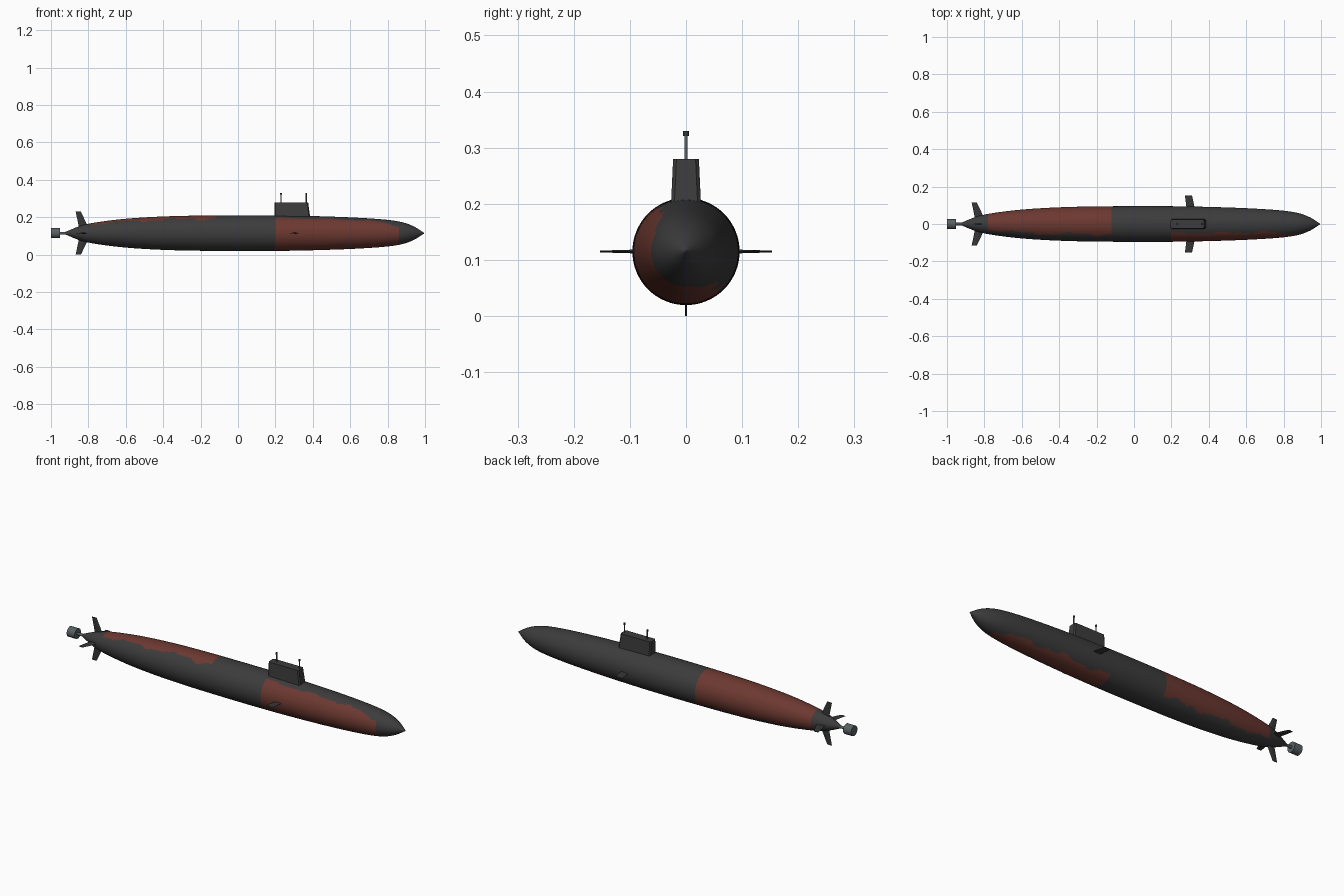
import bpy, bmesh, math
from mathutils import Vector, Matrix
from mathutils.geometry import interpolate_bezier

if "Cube" in bpy.data.objects:
    bpy.data.objects.remove(bpy.data.objects["Cube"])

AXIS = 0.115  # height of the hull centreline


def material(name, rgb):
    m = bpy.data.materials.new(name)
    m.use_nodes = True
    m.diffuse_color = (*rgb, 1)
    m.node_tree.nodes["Principled BSDF"].inputs["Base Color"].default_value = (*rgb, 1)
    return m


charcoal = material("charcoal", (0.045, 0.045, 0.045))
rust = material("rust_red", (0.15, 0.04, 0.03))
dark = material("fin_dark", (0.035, 0.037, 0.038))
steel = material("steel_grey", (0.10, 0.12, 0.125))


def finish(name, bm, mats, smooth=True):
    bmesh.ops.recalc_face_normals(bm, faces=bm.faces)
    mesh = bpy.data.meshes.new(name)
    bm.to_mesh(mesh)
    bm.free()
    obj = bpy.data.objects.new(name, mesh)
    bpy.context.collection.objects.link(obj)
    for m in mats:
        mesh.materials.append(m)
    if smooth:
        bpy.ops.object.select_all(action="DESELECT")
        obj.select_set(True)
        bpy.context.view_layer.objects.active = obj
        bpy.ops.object.shade_smooth_by_angle(angle=math.radians(35))
    return obj


def smooth_profile(points, steps):
    """Curve through the points, with tangents taken from the neighbours."""
    pts = [Vector((x, r, 0)) for x, r in points]
    slopes = []
    for i in range(len(pts)):
        d = pts[min(i + 1, len(pts) - 1)] - pts[max(i - 1, 0)]
        slopes.append(d.y / d.x)
    out = [pts[0]]
    for i in range(len(pts) - 1):
        a, b = pts[i], pts[i + 1]
        h = (b.x - a.x) / 3
        out += interpolate_bezier(a, a + Vector((h, h * slopes[i], 0)),
                                  b - Vector((h, h * slopes[i + 1], 0)), b, steps)[1:]
    return out


def is_rust(p):
    """Two ragged patches: forward on the front side, aft on the back side."""
    angle = math.degrees(math.atan2(p.z - AXIS, p.y))
    wave = 5 * math.sin(p.x * 23) + 3 * math.sin(p.x * 61 + 1)
    if 0.19 < p.x < 0.86:
        ends = 25 * max(0, (p.x - 0.72) / 0.14)
        return 122 + wave * 0.6 + ends < angle % 360 < 312 - wave - ends
    if -0.785 < p.x < -0.11:
        return -42 + wave < angle < 126 + wave
    return False


# Hull: revolved profile, painted by position
SIDES = 64
profile = smooth_profile([(-0.93, 0.004), (-0.83, 0.043), (-0.70, 0.066),
                          (-0.55, 0.081), (-0.35, 0.091), (-0.10, 0.095),
                          (0.20, 0.095), (0.45, 0.090), (0.65, 0.082),
                          (0.80, 0.071), (0.88, 0.058), (0.94, 0.036),
                          (0.995, 0.002)], 14)
bm = bmesh.new()
rings = []
for p in profile:
    rings.append([bm.verts.new((p.x, p.y * math.cos(t), AXIS + p.y * math.sin(t)))
                  for t in (2 * math.pi * i / SIDES for i in range(SIDES))])
for a, b in zip(rings, rings[1:]):
    for i in range(SIDES):
        j = (i + 1) % SIDES
        face = bm.faces.new((a[i], a[j], b[j], b[i]))
        face.material_index = int(is_rust(face.calc_center_median()))
bm.faces.new(rings[0])
bm.faces.new(rings[-1])
finish("hull", bm, [charcoal, rust])


def cylinder(name, start, end, radius, mat, sides=24):
    start, end = Vector(start), Vector(end)
    axis = end - start
    bm = bmesh.new()
    turn = axis.to_track_quat("Z", "Y").to_matrix().to_4x4()
    bmesh.ops.create_cone(bm, cap_ends=True, segments=sides, radius1=radius,
                          radius2=radius, depth=axis.length,
                          matrix=Matrix.Translation((start + end) / 2) @ turn)
    return finish(name, bm, [mat])


def loft(name, bottom, top, mat):
    """Solid between two outlines with matching points."""
    bm = bmesh.new()
    a = [bm.verts.new(p) for p in bottom]
    b = [bm.verts.new(p) for p in top]
    bm.faces.new(a)
    bm.faces.new(b)
    for i in range(len(a)):
        j = (i + 1) % len(a)
        bm.faces.new((a[i], a[j], b[j], b[i]))
    return finish(name, bm, [mat], smooth=False)


# Sail: tapered tower with a raked leading edge and slightly cut corners
def sail_outline(aft, fore, half, z):
    cut = 0.006
    side = [(aft, half - cut), (aft + cut, half), (fore - cut, half), (fore, half - cut)]
    return [(x, y, z) for x, y in side] + [(x, -y, z) for x, y in reversed(side)]


loft("sail", sail_outline(0.195, 0.39, 0.028, 0.17),
     sail_outline(0.195, 0.375, 0.023, 0.28), charcoal)

# Masts with small sensor heads
for name, x in (("aft", 0.23), ("fore", 0.365)):
    cylinder(name + "_mast", (x, 0, 0.27), (x, 0, 0.325), 0.0028, steel, 12)
    cylinder(name + "_mast_head", (x, 0, 0.321), (x, 0, 0.33), 0.005, dark, 12)


# Control fins: tapered diamond sections, turned about the hull axis
def fin(name, root, tip, reach, thick, turn, mat):
    def section(span, out, t):
        aft, fore = span
        mid = aft + 0.6 * (fore - aft)
        spin = Matrix.Rotation(turn, 3, "X")
        pts = ((aft, 0), (mid, t), (fore, 0), (mid, -t))
        return [spin @ Vector((x, out, w)) + Vector((0, 0, AXIS)) for x, w in pts]
    loft(name, section(root, reach[0], thick), section(tip, reach[1], thick * 0.4), mat)


for side, turn in (("back", 0), ("front", math.pi)):
    fin(side + "_bow_plane", (0.283, 0.328), (0.272, 0.31), (0.07, 0.153),
        0.004, turn, dark)
for i, side in enumerate(("back", "upper", "front", "lower")):
    fin(side + "_stern_fin", (-0.848, -0.795), (-0.868, -0.84), (0.02, 0.115),
        0.004, i * math.pi / 2, dark)

# Propulsor on its shaft
cylinder("shaft", (-0.97, 0, AXIS), (-0.90, 0, AXIS), 0.007, steel)
cylinder("propulsor", (-1.0, 0, AXIS), (-0.953, 0, AXIS), 0.027, steel, 32)
